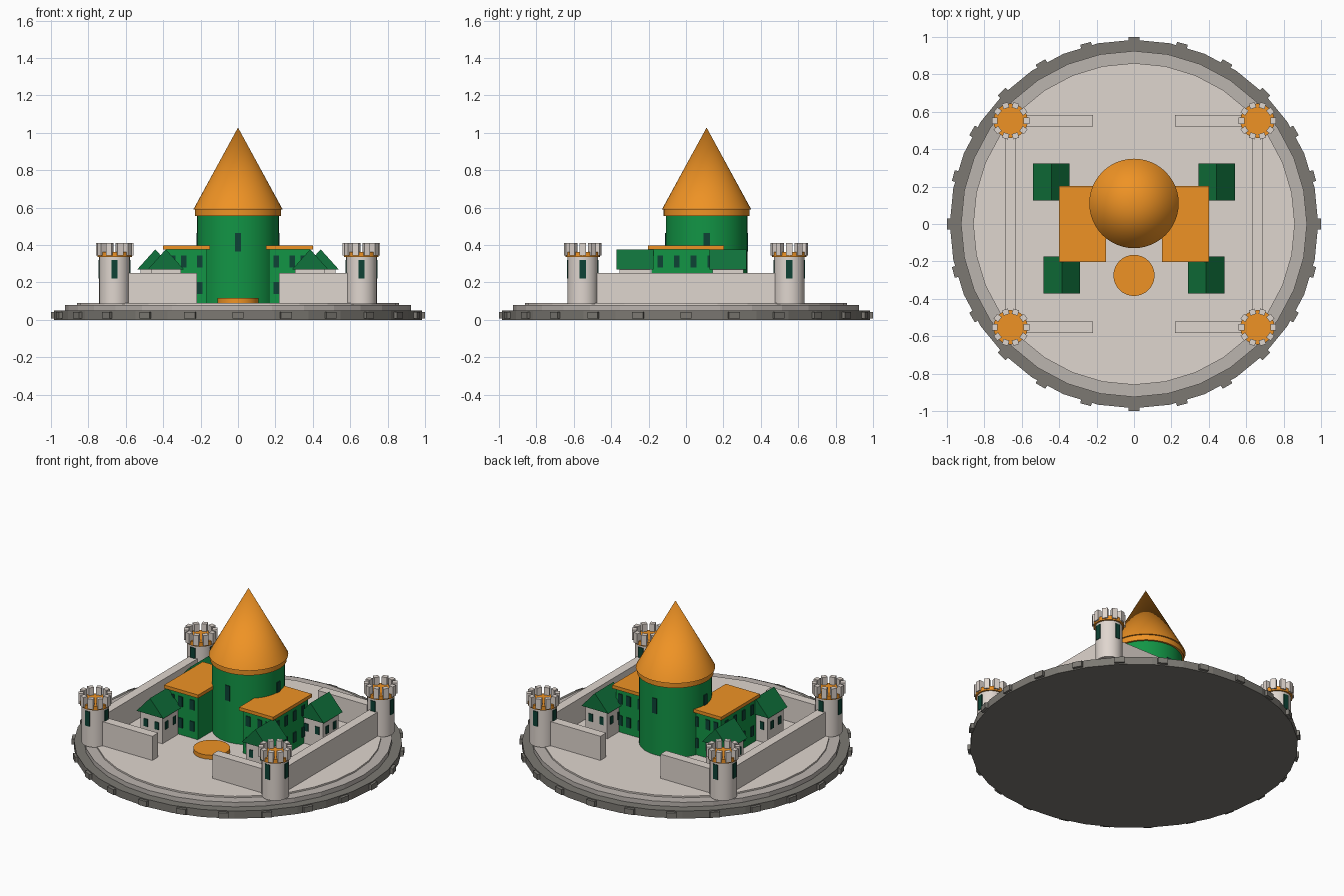
import bpy, bmesh
from math import pi, cos, sin, radians
from mathutils import Matrix, Vector

if "Cube" in bpy.data.objects:
    bpy.data.objects.remove(bpy.data.objects["Cube"])


def mat(name, r, g, b):
    m = bpy.data.materials.new(name)
    m.diffuse_color = (r, g, b, 1)
    m.use_nodes = True
    m.node_tree.nodes["Principled BSDF"].inputs["Base Color"].default_value = m.diffuse_color
    return m


STONE = mat("pale_stone", .74, .67, .62)
MID = mat("mid_stone", .50, .46, .43)
DARK = mat("dark_stone", .20, .19, .17)
GREEN = mat("green", .006, .30, .06)
ROOF = mat("roof_green", .005, .17, .045)
ORANGE = mat("orange", .86, .29, .018)
GLASS = mat("window_dark", .004, .055, .035)


def finish(name, bm, material, smooth=False):
    bmesh.ops.recalc_face_normals(bm, faces=bm.faces)
    me = bpy.data.meshes.new(name)
    bm.to_mesh(me)
    bm.free()
    me.materials.append(material)
    ob = bpy.data.objects.new(name, me)
    bpy.context.collection.objects.link(ob)
    if smooth:
        bpy.ops.object.select_all(action='DESELECT')
        ob.select_set(True)
        bpy.context.view_layer.objects.active = ob
        bpy.ops.object.shade_smooth_by_angle(angle=radians(30))
    return ob


def add_box(bm, centre, size, angle=0):
    m = Matrix.Translation(centre) @ Matrix.Rotation(angle, 4, 'Z') @ Matrix.Diagonal((*size, 1))
    bmesh.ops.create_cube(bm, size=1, matrix=m)


def boxes(name, material, items):
    bm = bmesh.new()
    for it in items:
        add_box(bm, *it)
    return finish(name, bm, material)


def drum(name, x, y, z0, z1, r0, material, r1=None, sides=32, smooth=True):
    bm = bmesh.new()
    bmesh.ops.create_cone(bm, cap_ends=True, segments=sides, radius1=r0,
                          radius2=r0 if r1 is None else r1, depth=z1 - z0,
                          matrix=Matrix.Translation((x, y, (z0 + z1) / 2)))
    return finish(name, bm, material, smooth)


def ring_boxes(x, y, z, r, n, size):
    return [((x + r * cos(i * 2 * pi / n), y + r * sin(i * 2 * pi / n), z), size, i * 2 * pi / n)
            for i in range(n)]


# Stepped round base with stone blocks on the rim
drum("base_lower", 0, 0, 0, .05, .985, DARK, smooth=False)
drum("base_middle", 0, 0, .05, .08, .925, MID, smooth=False)
drum("courtyard", 0, 0, .08, .09, .86, STONE, smooth=False)
boxes("rim_blocks", DARK, ring_boxes(0, 0, .025, .975, 24, (.05, .06, .036)))

# Curtain walls and corner towers
TX, TY = .66, .552
for sx in (-1, 1):
    boxes("side_wall", STONE, [((sx * TX, 0, .17), (.06, 2 * TY, .16))])
    for sy in (-1, 1):
        x, y = sx * TX, sy * TY
        boxes("end_wall", STONE, [((sx * .44, y, .17), (.44, .06, .16))])
        drum("corner_tower", x, y, .085, .34, .082, STONE, sides=24)
        drum("tower_band", x, y, .335, .362, .092, ORANGE, sides=24)
        boxes("tower_merlons", STONE, ring_boxes(x, y, .378, .085, 10, (.03, .033, .068)))
        boxes("tower_windows", GLASS, ring_boxes(x, y, .27, .077, 4, (.016, .034, .098)))

# Round keep with conical roof
KY = .11
drum("keep", 0, KY, .085, .56, .218, GREEN, sides=48)
drum("keep_band", 0, KY, .555, .592, .23, ORANGE, sides=48)
drum("keep_roof", 0, KY, .59, 1.028, .239, ORANGE, r1=0, sides=48)
boxes("keep_windows", GLASS, ring_boxes(0, KY, .415, .213, 4, (.018, .034, .1)))

# Round dais in front of the keep
drum("dais", 0, -.275, .085, .117, .11, ORANGE)

# Side wings with flat roofs and two rows of windows
for s in (-1, 1):
    boxes("wing", GREEN, [((s * .275, 0, .232), (.22, .37, .295))])
    boxes("wing_roof", ORANGE, [((s * .275, 0, .386), (.25, .405, .022))])
    win = []
    for z in (.17, .312):
        for i in range(4):
            win.append(((s * .385, -.138 + i * .089, z), (.012, .03, .065)))
        for x in (.205, .29, .35):
            for y in (-.185, .185):
                win.append(((s * x, y, z), (.03, .012, .065)))
    boxes("wing_windows", GLASS, win)


# Small houses with gabled roofs
def house(x, y):
    boxes("house_walls", STONE, [((x, y, .178), (.16, .165, .186))])
    bm = bmesh.new()
    tri = [bm.verts.new((x + dx, y - .099, z)) for dx, z in ((-.098, .268), (.098, .268), (0, .377))]
    f = bm.faces.new(tri)
    ext = bmesh.ops.extrude_face_region(bm, geom=[f], use_keep_orig=True)
    bmesh.ops.translate(bm, vec=Vector((0, .198, 0)),
                        verts=[v for v in ext["geom"] if isinstance(v, bmesh.types.BMVert)])
    finish("house_roof", bm, ROOF)
    win = []
    for d in (-.04, .04):
        for e in (-1, 1):
            win.append(((x + d, y + e * .082, .2), (.028, .01, .05)))
            win.append(((x + e * .08, y + d, .2), (.01, .028, .05)))
    boxes("house_windows", GLASS, win)


for s in (-1, 1):
    house(s * .442, .225)
    house(s * .386, -.272)
